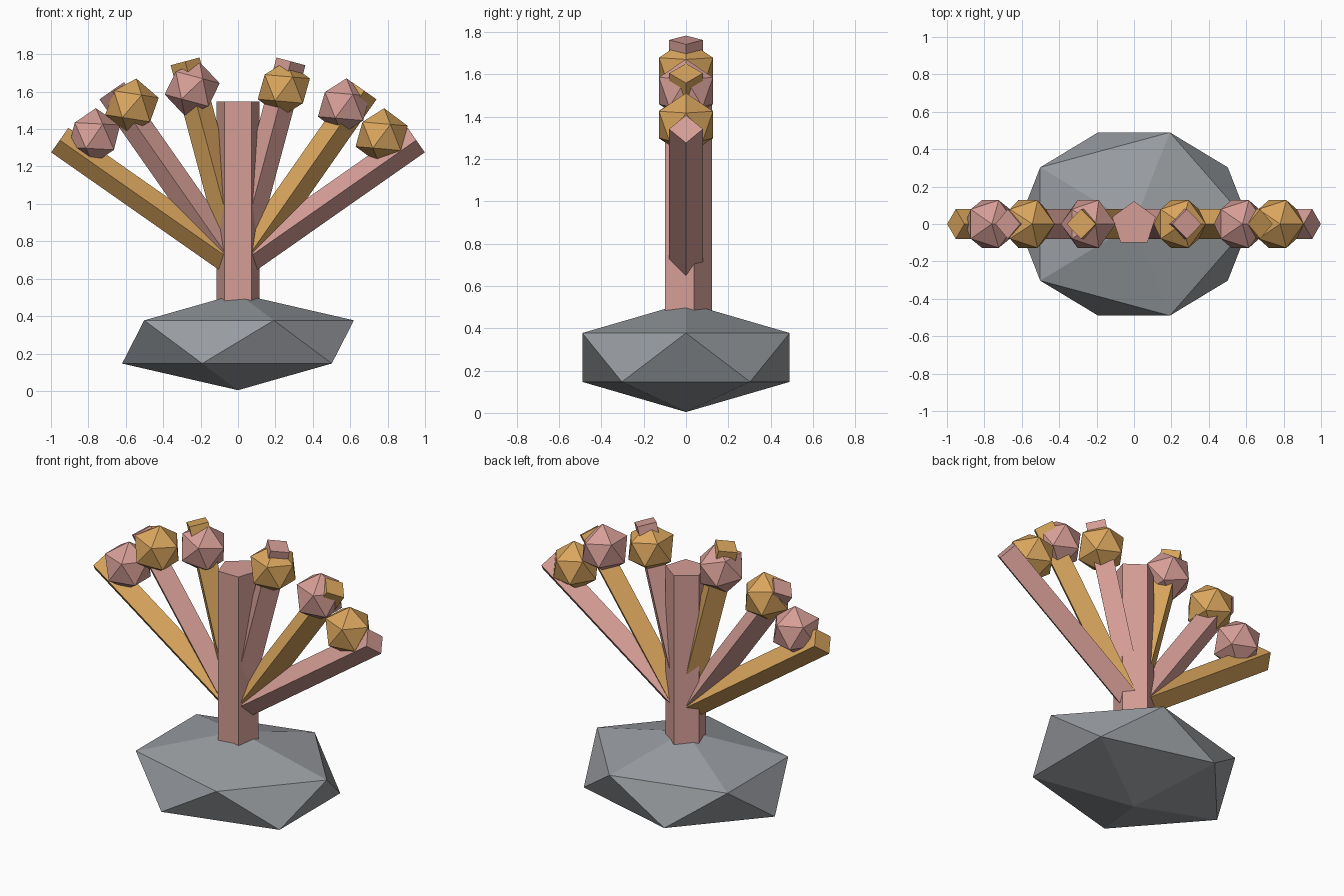
import bpy
from math import radians, sin, cos
from mathutils import Vector

cube = bpy.data.objects.get("Cube")
if cube:
    bpy.data.objects.remove(cube, do_unlink=True)


def material(name, rgb):
    mat = bpy.data.materials.new(name)
    mat.use_nodes = True
    mat.diffuse_color = (*rgb, 1)
    mat.node_tree.nodes["Principled BSDF"].inputs["Base Color"].default_value = (*rgb, 1)
    return mat


pink = material("dusty pink", (0.67, 0.34, 0.305))
gold = material("ochre gold", (0.70, 0.38, 0.112))
grey = material("stone grey", (0.314, 0.332, 0.352))


def finish(name, mat):
    obj = bpy.context.object
    obj.name = name
    obj.data.materials.append(mat)
    return obj


def prism(name, mat, sides, radius, start, end, tilt=0):
    """Straight flat-faced rod between two points, tilted about y."""
    start, end = Vector(start), Vector(end)
    bpy.ops.mesh.primitive_cylinder_add(
        vertices=sides, radius=radius, depth=(end - start).length,
        location=(start + end) / 2, rotation=(0, tilt, 0))
    return finish(name, mat)


def ball(name, mat, radius, location, tilt=0):
    bpy.ops.mesh.primitive_ico_sphere_add(
        subdivisions=1, radius=radius, location=location, rotation=(0, tilt, 0))
    return finish(name, mat)


# Squashed rock at the foot
rock = ball("rock_base", grey, 1, (0, 0, 0.262))
rock.scale = (0.693, 0.576, 0.258)

# Five-sided trunk
prism("trunk", pink, 5, 0.122, (0, 0, 0.4), (0, 0, 1.548))

# Fan of square branches, each with a faceted bud; colours swap across the sides
# name, tilt in degrees, branch tip (x, z), bud centre (x, z)
fan = [
    ("inner", 15, (0.283, 1.762), (0.245, 1.615)),
    ("middle", 35, (0.675, 1.605), (0.567, 1.522)),
    ("outer", 55, (0.953, 1.341), (0.768, 1.362)),
]
for side, label in ((1, "left"), (-1, "right")):
    for i, (name, degrees, tip, bud) in enumerate(fan):
        branch_mat, bud_mat = (pink, gold) if (i % 2 == 0) == (side == 1) else (gold, pink)
        tilt = radians(degrees)
        end = Vector((tip[0], 0, tip[1]))
        axis = Vector((sin(tilt), 0, cos(tilt)))
        start = end - axis * ((tip[0] - 0.02) / sin(tilt))
        start.x *= side
        end.x *= side
        prism(f"{label}_{name}_branch", branch_mat, 4, 0.08, start, end, side * tilt)
        bud_tilt = radians(5 if side == 1 else 15 - 6 * i)
        ball(f"{label}_{name}_bud", bud_mat, 0.15, (side * bud[0], 0, bud[1]), bud_tilt)
